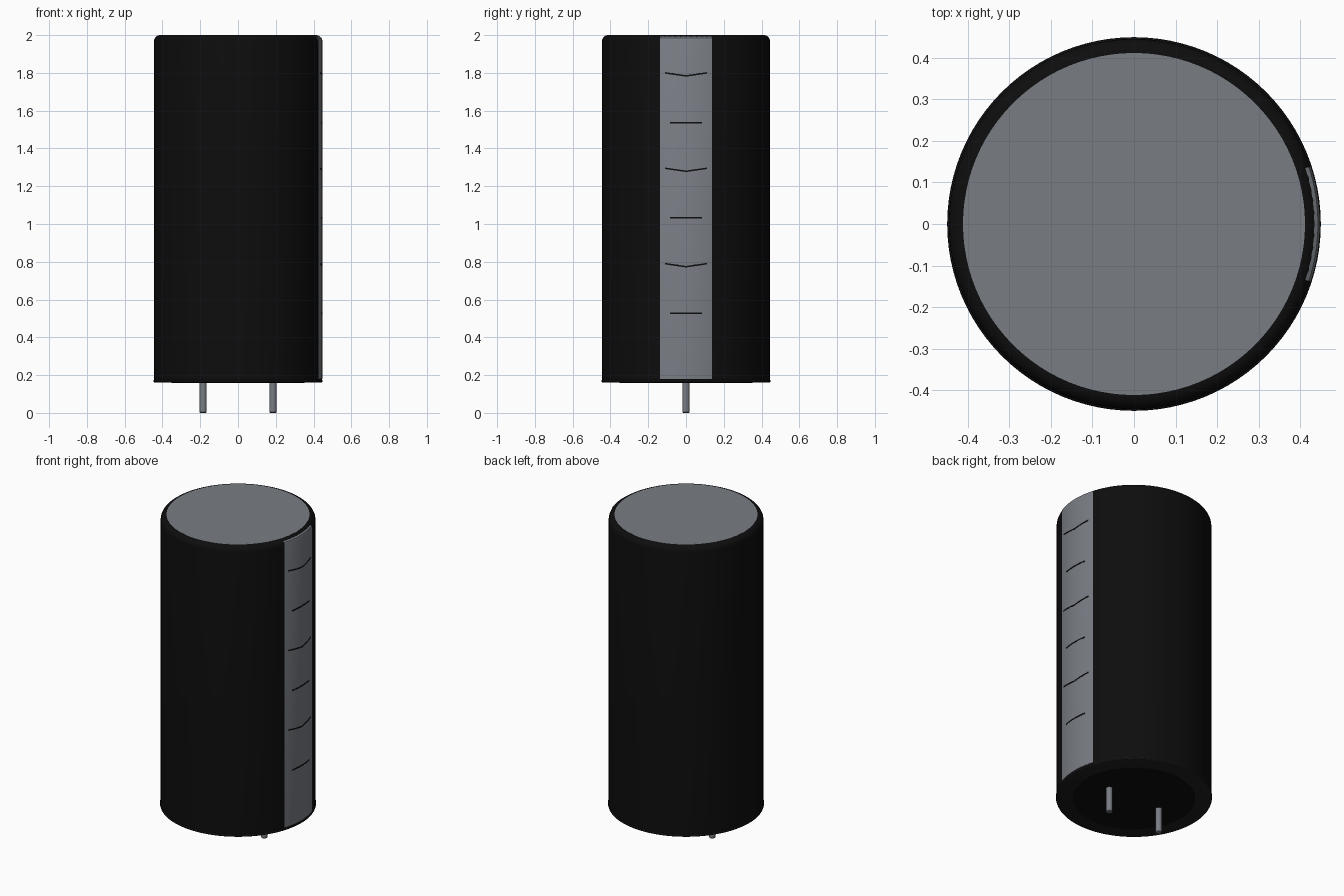
import bpy, bmesh, math

SEG = 96

cube = bpy.data.objects.get("Cube")
if cube:
    bpy.data.objects.remove(cube, do_unlink=True)


def material(name, color):
    m = bpy.data.materials.new(name)
    m.use_nodes = True
    m.diffuse_color = (*color, 1)
    m.node_tree.nodes["Principled BSDF"].inputs["Base Color"].default_value = (*color, 1)
    return m


black = material("sleeve black", (0.004, 0.004, 0.004))
charcoal = material("rim charcoal", (0.012, 0.012, 0.013))
grey = material("metal grey", (0.19, 0.205, 0.23))


def finish(name, bm, mat):
    bmesh.ops.remove_doubles(bm, verts=bm.verts, dist=1e-5)
    bmesh.ops.recalc_face_normals(bm, faces=bm.faces)
    me = bpy.data.meshes.new(name)
    bm.to_mesh(me)
    bm.free()
    me.materials.append(mat)
    ob = bpy.data.objects.new(name, me)
    bpy.context.collection.objects.link(ob)
    bpy.ops.object.select_all(action='DESELECT')
    ob.select_set(True)
    bpy.context.view_layer.objects.active = ob
    bpy.ops.object.shade_smooth_by_angle(angle=math.radians(35))
    return ob


def lathe(name, profile, mat, segments=SEG, x=0):
    """Spin an (r, z) profile; its open ends are capped flat."""
    bm = bmesh.new()
    rings = []
    for r, z in profile:
        rings.append([bm.verts.new((x + r * math.cos(a), r * math.sin(a), z))
                      for a in (2 * math.pi * i / segments for i in range(segments))])
    for lo, hi in zip(rings, rings[1:]):
        for i in range(segments):
            j = (i + 1) % segments
            bm.faces.new((lo[i], lo[j], hi[j], hi[i]))
    bm.faces.new(rings[0])
    bm.faces.new(rings[-1])
    return finish(name, bm, mat)


def arc_plate(name, half_width, profile, mat, drop=0, steps=16):
    """Sweep a closed (r, z) section round the right side; drop lowers its middle."""
    bm = bmesh.new()
    half = math.asin(half_width / R)
    sections = []
    for i in range(steps + 1):
        t = 2 * i / steps - 1
        a, dz = half * t, drop * (abs(t) - 1)
        sections.append([bm.verts.new((r * math.cos(a), r * math.sin(a), z + dz))
                         for r, z in profile])
    n = len(profile)
    for s, e in zip(sections, sections[1:]):
        for i in range(n):
            j = (i + 1) % n
            bm.faces.new((s[i], s[j], e[j], e[i]))
    bm.faces.new(sections[0])
    bm.faces.new(sections[-1])
    return finish(name, bm, mat)


R = 0.445       # sleeve radius
BEVEL = 0.033   # rounded top shoulder

# Sleeve with a rounded shoulder
shoulder = [(R - BEVEL + BEVEL * math.cos(a), 2 - BEVEL + BEVEL * math.sin(a))
            for a in (math.pi / 2 * i / 6 for i in range(7))]
lathe("sleeve", [(R, 0.17)] + shoulder, black)

# Top disc and bottom parts
lathe("top_disc", [(0.411, 1.99), (0.411, 2.0005)], grey)
lathe("bottom_rim", [(0.44, 0.16), (0.447, 0.163), (0.449, 0.169),
                     (0.447, 0.175), (0.44, 0.178)], charcoal)
lathe("bottom_disc", [(0.352, 0.159), (0.352, 0.165)], black)

# Polarity stripe down the right side
arc_plate("polarity_stripe", 0.138,
          [(R - 0.02, 0.18), (R + 0.002, 0.18), (R + 0.002, 1.972),
           (R - 0.003, 1.986), (R - 0.012, 1.992), (R - 0.02, 1.98)], grey)

# Thin marks on the stripe, alternating chevron and straight
for k in range(3):
    for kind, z, width, drop in (("chevron", 0.79, 0.11, 0.016),
                                 ("dash", 0.527, 0.085, 0)):
        z += k * 0.505
        arc_plate(f"{kind}_mark_{k + 1}", width,
                  [(R, z - 0.004), (R + 0.0035, z - 0.004),
                   (R + 0.0035, z + 0.004), (R, z + 0.004)], black, drop)

# Two lead pins
for side, x in (("left", 0.185), ("right", -0.185)):
    lathe(f"{side}_pin", [(0.015, 0), (0.019, 0.004), (0.019, 0.165)], grey, 20, x)
